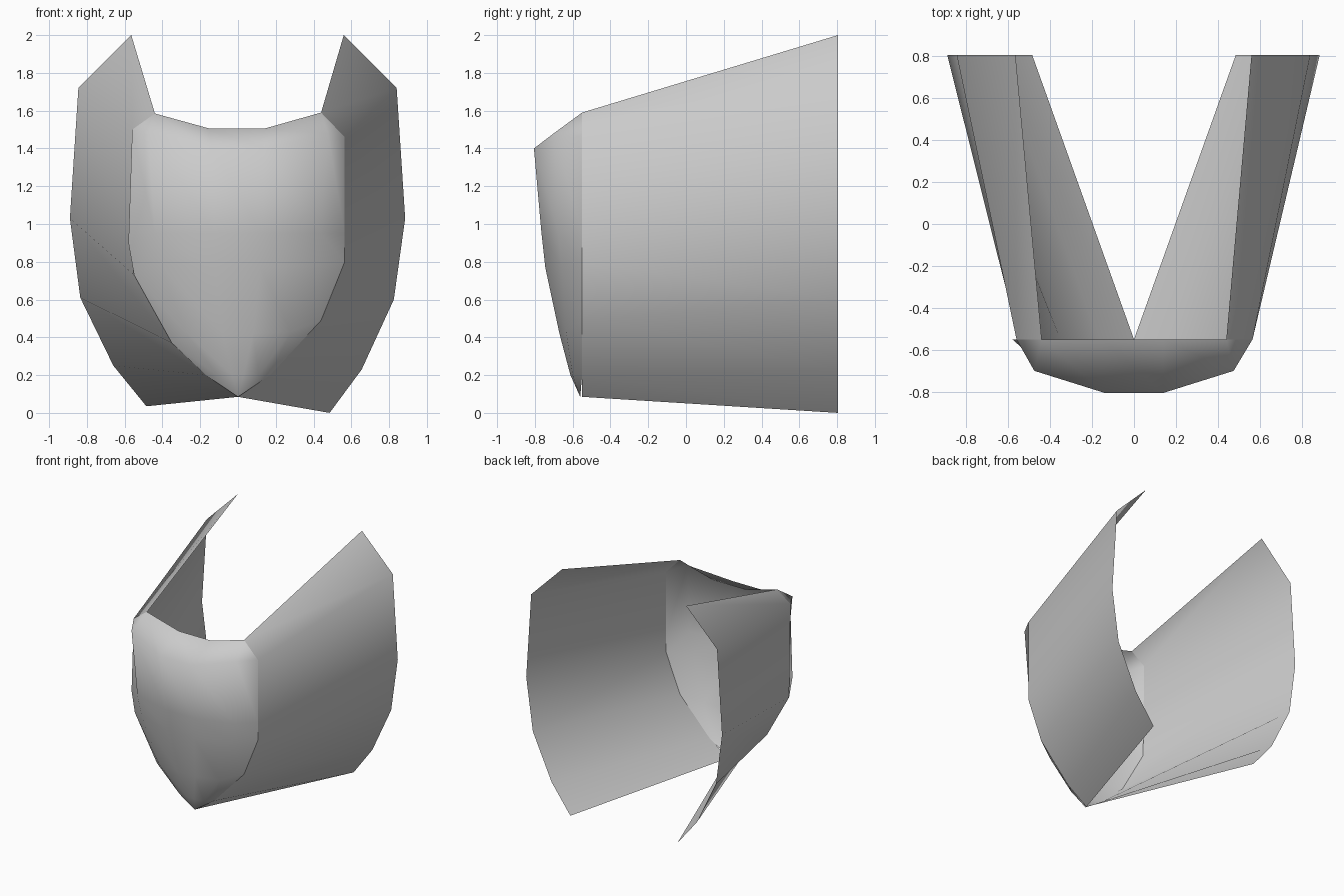
import bpy
import bmesh

default_cube = bpy.data.objects.get("Cube")
if default_cube:
    bpy.data.objects.remove(default_cube, do_unlink=True)

# Single plain grey
grey = bpy.data.materials.new("plain_grey")
grey.use_nodes = True
colour = (0.6, 0.6, 0.6, 1)
grey.diffuse_color = colour
grey.node_tree.nodes["Principled BSDF"].inputs["Base Color"].default_value = colour


def sheet(name, rows):
    """Smooth open surface through rows of points, listed top down, merging repeats."""
    bm = bmesh.new()
    grid = [[bm.verts.new(point) for point in row] for row in rows]
    for upper, lower in zip(grid, grid[1:]):
        for i in range(len(upper) - 1):
            bm.faces.new((upper[i], lower[i], lower[i + 1], upper[i + 1]))
    bmesh.ops.remove_doubles(bm, verts=bm.verts, dist=0.0005)
    for face in bm.faces:
        face.smooth = True
    mesh = bpy.data.meshes.new(name)
    bm.to_mesh(mesh)
    bm.free()
    mesh.materials.append(grey)
    obj = bpy.data.objects.new(name, mesh)
    bpy.context.collection.objects.link(obj)
    return obj


RIM_Y, BACK_Y = -0.55, 0.805
TIP = (0, -0.56, 0.085)

# Side panels: (x, z) outlines of the front and back edges, top to bottom
left_front = [(.44, 1.59), (.565, 1.46), (.565, .8), (.44, .49), (.17, .2), (0, .085)]
left_back = [(.56, 2), (.84, 1.72), (.885, 1.03), (.825, .6), (.655, .23), (.485, 0)]
right_front = [(-.44, 1.585), (-.56, 1.5), (-.55, .73), (-.35, .37), (-.17, .2), (0, .085)]
right_back = [(-.565, 2), (-.845, 1.72), (-.89, 1.03), (-.835, .61), (-.66, .25), (-.485, .035)]


def panel_rows(first, first_y, second, second_y):
    return [((a[0], first_y, a[1]), (b[0], second_y, b[1])) for a, b in zip(first, second)]


sheet("left_side_panel", panel_rows(left_front, RIM_Y, left_back, BACK_Y))
sheet("right_side_panel", panel_rows(right_back, BACK_Y, right_front, RIM_Y))

# Bulging front shell: a dipped top edge, then bands narrowing to the chin tip
corner_r = (right_front[0][0], RIM_Y, right_front[0][1])
corner_l = (left_front[0][0], RIM_Y, left_front[0][1])
rows = [[corner_r, corner_r, (-.15, RIM_Y, 1.505), (.14, RIM_Y, 1.505), corner_l, corner_l]]

# Outer rim points per band, right then left
rims = [(right_front[1], left_front[1]),
        ((-.58, .9), (.565, .95)),
        (right_front[2], left_front[2]),
        (right_front[3], left_front[3]),
        (right_front[4], left_front[4])]
# Cheek and centre points per band: half width, depth, height
cheeks = [(.475, -.7, 1.48), (.44, -.675, .95), (.41, -.66, .78), (.28, -.635, .43), (.11, -.6, .2)]
centres = [(.14, -.805, 1.4), (.125, -.765, .95), (.12, -.745, .77), (.08, -.67, .42), (.03, -.612, .2)]

for (rim_r, rim_l), cheek, centre in zip(rims, cheeks, centres):
    right_half = [(rim_r[0], RIM_Y, rim_r[1])] + [(-x, y, z) for x, y, z in (cheek, centre)]
    left_half = [centre, cheek, (rim_l[0], RIM_Y, rim_l[1])]
    rows.append(right_half + left_half)

# Close the shell with a fan to the chin tip
rows.append([TIP] * len(rows[0]))


def shell_sheet(name, rows):
    """Front shell, with triangles where a band end collapses to one point."""
    bm = bmesh.new()
    made = {}
    grid = [[made.setdefault(p, None) or made.update({p: bm.verts.new(p)}) or made[p]
             for p in row] for row in rows]
    for upper, lower in zip(grid, grid[1:]):
        for i in range(len(upper) - 1):
            corners = dict.fromkeys((upper[i], lower[i], lower[i + 1], upper[i + 1]))
            if len(corners) > 2:
                bm.faces.new(list(corners)).smooth = True
    mesh = bpy.data.meshes.new(name)
    bm.to_mesh(mesh)
    bm.free()
    mesh.materials.append(grey)
    bpy.context.collection.objects.link(bpy.data.objects.new(name, mesh))


shell_sheet("front_shell", rows)
